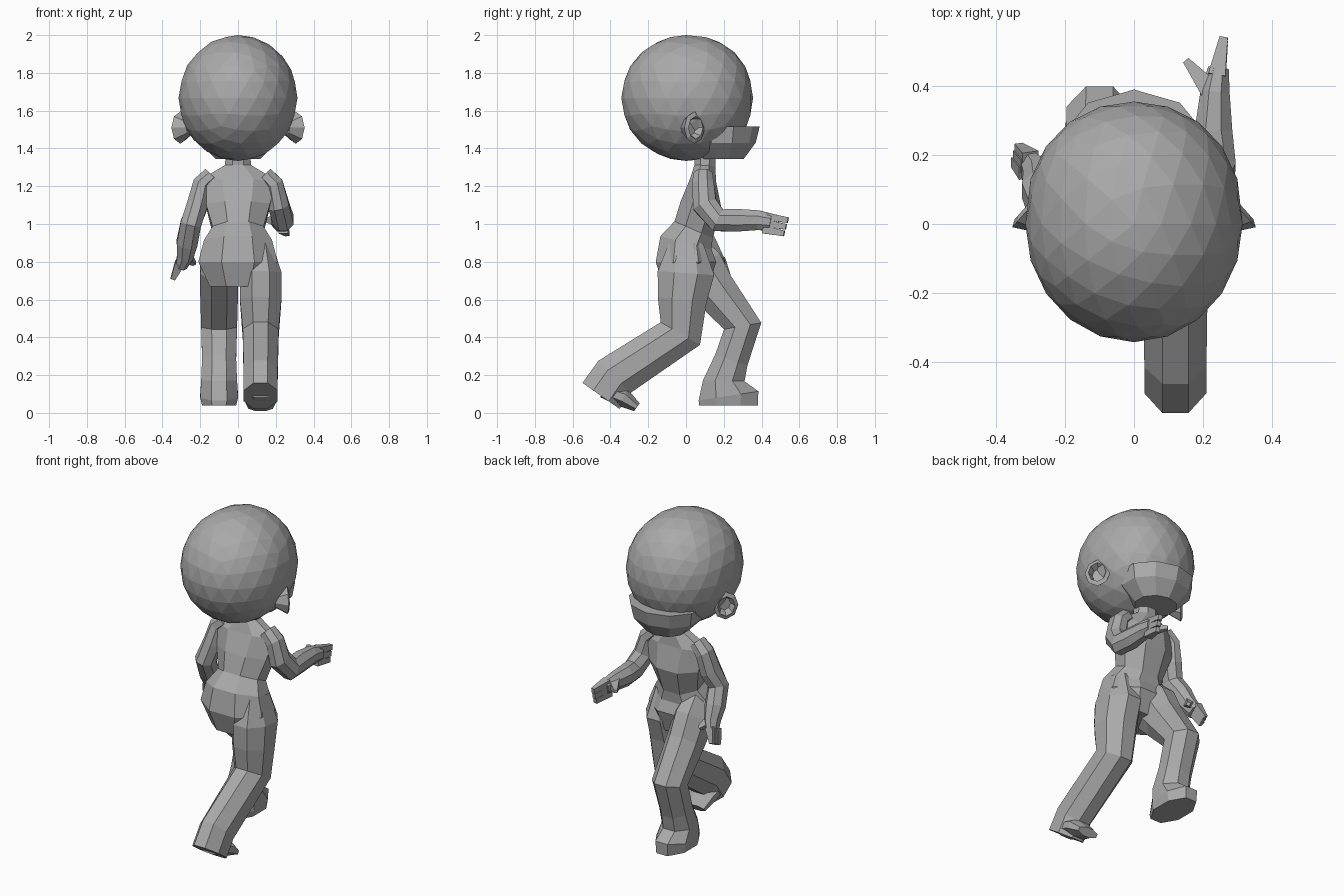
import bpy
import bmesh
import math
from mathutils import Vector

cube = bpy.data.objects.get("Cube")
if cube:
    bpy.data.objects.remove(cube)

shade = (.4, .4, .4, 1)
grey = bpy.data.materials.new("plain grey")
grey.use_nodes = True
grey.diffuse_color = shade
grey.node_tree.nodes["Principled BSDF"].inputs["Base Color"].default_value = shade


def finish(name, bm):
    """Turn a bmesh into a flat shaded grey object."""
    bmesh.ops.recalc_face_normals(bm, faces=bm.faces)
    mesh = bpy.data.meshes.new(name)
    bm.to_mesh(mesh)
    bm.free()
    mesh.materials.append(grey)
    obj = bpy.data.objects.new(name, mesh)
    bpy.context.scene.collection.objects.link(obj)


def skin(name, loops):
    """Bridge a row of closed loops with quads and cap both ends."""
    bm = bmesh.new()
    rows = [[bm.verts.new(point) for point in loop] for loop in loops]
    for low, high in zip(rows, rows[1:]):
        for i in range(len(low)):
            bm.faces.new((low[i - 1], low[i], high[i], high[i - 1]))
    bm.faces.new(rows[0])
    bm.faces.new(rows[-1])
    finish(name, bm)


def sample(sizes, t):
    """Read a short list of sizes at a fraction t of its length."""
    place = t * (len(sizes) - 1)
    index = min(int(place), len(sizes) - 2)
    part = place - index
    return sizes[index] * (1 - part) + sizes[index + 1] * part


def limb(name, path, wides, depths, sides=8):
    """Sweep a faceted oval along a path, mitred at every bend."""
    points = [Vector(point) for point in path]
    steps = [(b - a).normalized() for a, b in zip(points, points[1:])]
    grow = 1 / math.cos(math.pi / sides)
    loops = []
    for k, centre in enumerate(points):
        t = k / (len(points) - 1)
        heading = (steps[max(k - 1, 0)] + steps[min(k, len(steps) - 1)]).normalized()
        deep = Vector((1, 0, 0)).cross(heading).normalized()
        across = heading.cross(deep) * sample(wides, t) * grow
        deep = deep * sample(depths, t) * grow
        angles = [(i + .5) * math.tau / sides for i in range(sides)]
        loops.append([centre + across * math.cos(a) + deep * math.sin(a) for a in angles])
    skin(name, loops)


def in_plane(x, profile):
    """Place a side-view profile of y and z at one x."""
    return [(x, y, z) for y, z in profile]


def hand(side, palm, tip, spread, thumb_root, thumb_tip):
    """Three tapering fingers and a thumb."""
    for i, finger in enumerate(("first", "middle", "last")):
        shift = Vector(spread) * i
        limb(f"{side}_{finger}_finger", [Vector(palm) + shift, Vector(tip) + shift],
             (.025, .012), (.02, .015), sides=4)
    limb(f"{side}_thumb", [thumb_root, thumb_tip], (.03, .01), (.03, .01), sides=4)


# Head: faceted ball, fuller towards the face
bm = bmesh.new()
bmesh.ops.create_icosphere(bm, subdivisions=3, radius=1)
for v in bm.verts:
    x, y, z = v.co
    if y > 0:
        y = y ** .85
    v.co = (x * .315, y * .355, z * .333 + 1.667)
    if v.co.y < 0:
        v.co.y *= .965
finish("head", bm)

# Jaw: projects under the face as a shelf
limb("jaw", in_plane(0, [(.19, 1.515), (.19, 1.43), (.19, 1.345)]),
     (.215, .2, .12), (.19, .17, .11), sides=10)

# Ears: hollow cups turned outwards and towards the face
for side, label in ((1, "left"), (-1, "right")):
    normal = Vector((side * .75, .66, 0))
    wide = Vector((side * -.66, .75, 0))
    loops = []
    for radius, depth in ((.04, -.07), (.085, 0), (.06, .01), (.04, -.03)):
        centre = Vector((side * .305, .045, 1.51)) + normal * depth
        angles = [i * math.tau / 8 for i in range(8)]
        loops.append([centre + wide * math.cos(a) * radius * .85
                      + Vector((0, 0, math.sin(a) * radius)) for a in angles])
    skin(label + "_ear", loops)

# Neck and torso, from the top down to the crotch
limb("torso", in_plane(0, [(.1, 1.4), (.1, 1.31), (.09, 1.23), (.08, 1.1),
                           (.04, .97), (0, .9), (0, .8), (0, .67)]),
     (.06, .07, .2, .17, .135, .18, .21, .15),
     (.06, .055, .07, .11, .11, .14, .16, .12))

# Trailing leg with a flared trouser end, and the shoe under it
limb("left_leg", in_plane(.12, [(0, .9), (0, .74), (-.02, .6), (-.03, .42),
                                (-.38, .19), (-.45, .09)]),
     (.06, .11, .11, .095, .09, .09), (.09, .15, .13, .12, .12, .12))
limb("left_shoe", in_plane(.12, [(-.44, .12), (-.33, .08), (-.26, .03)]),
     (.085, .085, .065), (.04, .05, .025))

# Leading leg, bent at the knee and flaring over the planted foot
limb("right_leg", in_plane(-.1, [(0, .88), (.06, .77), (.15, .65), (.3, .46),
                                 (.24, .28), (.2, .17), (.225, .09), (.225, .04)]),
     (.07, .1, .1, .095, .09, .095, .1, .09),
     (.1, .14, .115, .1, .09, .11, .16, .155))

# Left arm: bent at the elbow, forearm level and reaching ahead
limb("left_arm", [(.14, .09, 1.26), (.19, .09, 1.21), (.215, .1, 1.1), (.24, .17, 1.02),
                  (.23, .27, 1.02), (.235, .38, 1.02), (.245, .45, 1.01)],
     (.045, .055, .055, .03), (.05, .065, .06, .045))
hand("left", (.24, .43, 1.04), (.26, .54, 1.02), (0, -.01, -.035),
     (.22, .39, 1.02), (.15, .475, 1.02))

# Right arm: hangs lower, hand slightly forward
limb("right_arm", [(-.14, .09, 1.26), (-.19, .09, 1.21), (-.215, .07, 1.1), (-.25, .04, 1),
                   (-.27, .1, .9), (-.28, .14, .83), (-.3, .17, .78)],
     (.045, .055, .055, .03), (.05, .065, .06, .045))
hand("right", (-.31, .15, .79), (-.345, .18, .71), (.005, .02, .01),
     (-.28, .15, .83), (-.23, .2, .79))
